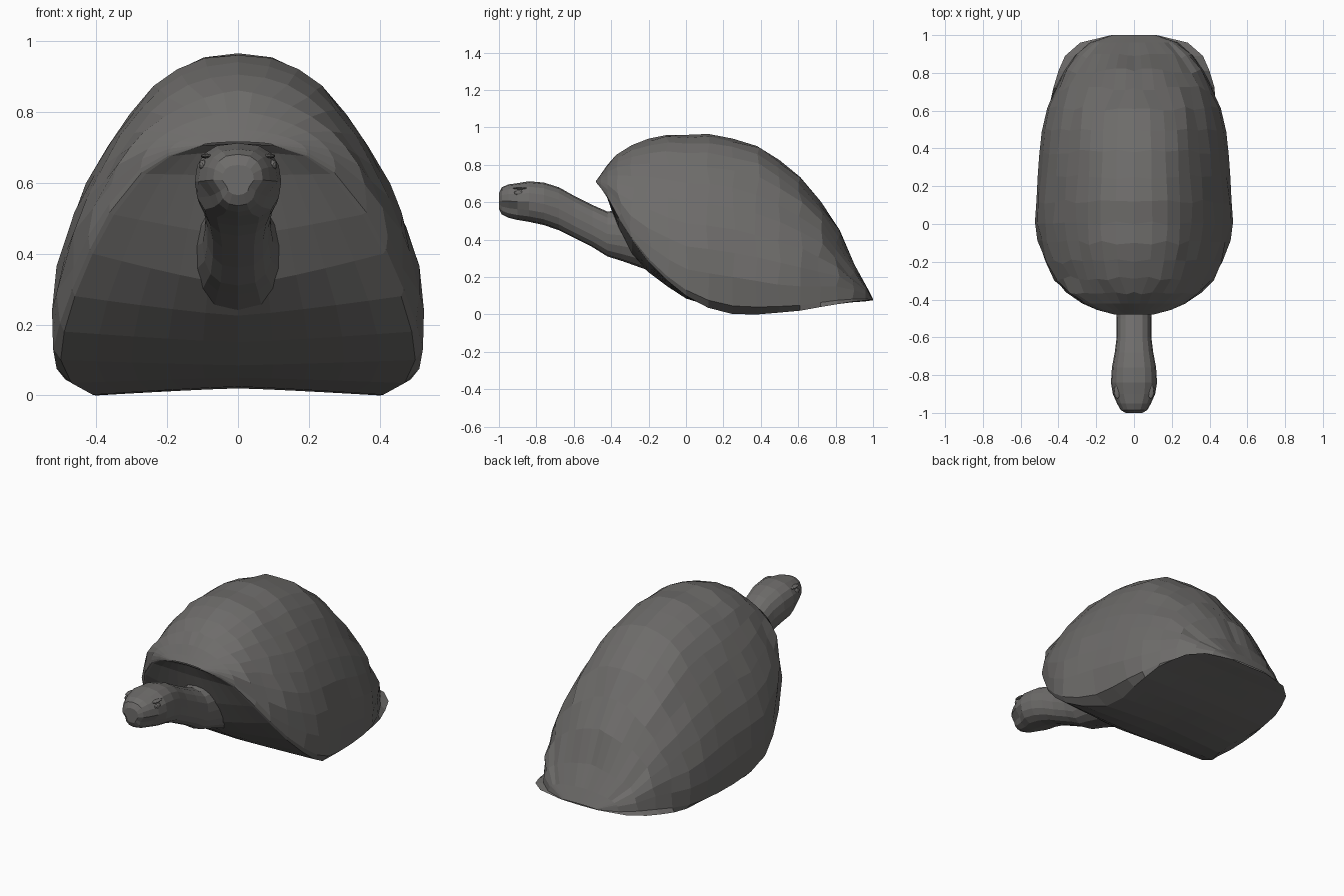
import bpy, bmesh, math, random
random.seed(4)

grey = bpy.data.materials.new("dark warm grey")
grey.diffuse_color = (0.155, 0.15, 0.145, 1)


def make_object(name, bm):
    bmesh.ops.remove_doubles(bm, verts=bm.verts, dist=0.0005)
    bmesh.ops.recalc_face_normals(bm, faces=bm.faces)
    mesh = bpy.data.meshes.new(name)
    bm.to_mesh(mesh)
    bm.free()
    mesh.materials.append(grey)
    ob = bpy.data.objects.new(name, mesh)
    bpy.context.collection.objects.link(ob)
    return ob


def loft(name, rings, closed=False):
    """Skin a list of equal-length cross-sections."""
    bm = bmesh.new()
    rows = [[bm.verts.new(p) for p in r] for r in rings]
    n = len(rows[0])
    for a, b in zip(rows, rows[1:]):
        for i in range(n if closed else n - 1):
            j = (i + 1) % n
            bm.faces.new((a[i], a[j], b[j], b[i]))
    if closed:
        bm.faces.new(rows[0])
        bm.faces.new(rows[-1])
    return make_object(name, bm)


# Body stations: y, rim x, rim z, widest x, widest z, top z, belly centre z
stations = [
    (-0.48, 0.10, 0.705, 0.10, 0.706, 0.715, 0.71),
    (-0.455, 0.19, 0.675, 0.195, 0.685, 0.75, 0.69),
    (-0.42, 0.26, 0.625, 0.275, 0.64, 0.80, 0.62),
    (-0.36, 0.35, 0.51, 0.365, 0.54, 0.86, 0.45),
    (-0.29, 0.41, 0.40, 0.42, 0.45, 0.905, 0.31),
    (-0.20, 0.46, 0.28, 0.47, 0.36, 0.94, 0.225),
    (-0.10, 0.49, 0.18, 0.505, 0.29, 0.96, 0.15),
    (0.00, 0.50, 0.10, 0.527, 0.24, 0.96, 0.085),
    (0.12, 0.47, 0.035, 0.522, 0.22, 0.965, 0.05),
    (0.25, 0.41, 0.002, 0.507, 0.20, 0.94, 0.025),
    (0.38, 0.40, 0.00, 0.497, 0.18, 0.90, 0.02),
    (0.50, 0.42, 0.01, 0.482, 0.16, 0.825, 0.02),
    (0.61, 0.43, 0.02, 0.457, 0.15, 0.735, 0.03),
    (0.72, 0.427, 0.04, 0.412, 0.15, 0.605, 0.045),
    (0.81, 0.40, 0.055, 0.36, 0.15, 0.455, 0.055),
    (0.89, 0.365, 0.068, 0.30, 0.13, 0.275, 0.065),
    (0.96, 0.285, 0.075, 0.22, 0.11, 0.16, 0.07),
    (1.00, 0.12, 0.078, 0.11, 0.08, 0.083, 0.076),
]

shell_rings, belly_rings = [], []
for k, (y, xr, zr, w, zw, zt, zb) in enumerate(stations):
    rough = 0.007 if 2 < k < len(stations) - 2 else 0.0
    # Right half: rim, side bulge or flare, then the dome arc
    half = [(xr, y, zr), (xr + (w - xr) * 0.8, y, zr + (zw - zr) * 0.22)]
    for i in range(9):
        t = math.radians(10 * i)
        s = 1 + random.uniform(-rough, rough) * 2
        power = 2.05 - 1.1 * math.sin(t) if -0.3 < y < 0.7 else 1.25
        half.append((w * math.cos(t) ** power * s,
                     y + random.uniform(-rough, rough) * 2,
                     zw + (zt - zw) * math.sin(t) * (1 + random.uniform(-rough, rough))))
    mirrored = [(-x, yy, z) for x, yy, z in reversed(half)]
    shell_rings.append(half + [(0, y, zt)] + mirrored)
    belly_rings.append([(xr * s / 5, y, zb + (zr - zb) * (abs(s) / 5) ** 1.2)
                        for s in range(-5, 6)])

# Domed shell with raised front lip and flared back rim
loft("shell", shell_rings)
# Belly and chest closing the underside
loft("belly", belly_rings)

# Neck and head stations: y, bottom z, top z, half width
neck = [
    (-1.0, 0.565, 0.65, 0.045), (-0.985, 0.535, 0.68, 0.07),
    (-0.95, 0.517, 0.695, 0.09), (-0.90, 0.505, 0.702, 0.112),
    (-0.84, 0.495, 0.712, 0.122), (-0.76, 0.478, 0.705, 0.117),
    (-0.68, 0.45, 0.68, 0.102), (-0.60, 0.41, 0.635, 0.092),
    (-0.50, 0.36, 0.585, 0.092), (-0.42, 0.31, 0.55, 0.10),
    (-0.34, 0.285, 0.56, 0.115), (-0.20, 0.235, 0.60, 0.14),
]
rings = []
for y, z0, z1, w in neck:
    ring = []
    for i in range(16):
        a = math.tau * i / 16
        c, s = math.cos(a), math.sin(a)
        pinch = 1.0
        if y < -0.87:                       # narrow jaw and mouth crease
            pinch = (1 + 0.3 * min(s, 0)) * (0.85 if i in (9, 15) else 1)
        x = w * math.copysign(abs(c) ** 0.75, c) * pinch
        ring.append((x, y, (z0 + z1) / 2 + (z1 - z0) / 2 * math.copysign(abs(s) ** 0.9, s)))
    rings.append(ring)
loft("neck_and_head", rings, closed=True)

# Eyes and brows on both sides
for side, label in ((-1, "left"), (1, "right")):
    for part, loc, scale in (("eye", (0.098, -0.895, 0.65), (0.012, 0.024, 0.015)),
                             ("brow", (0.088, -0.885, 0.675), (0.018, 0.04, 0.007))):
        bm = bmesh.new()
        bmesh.ops.create_icosphere(bm, subdivisions=2, radius=1)
        for v in bm.verts:
            v.co = [side * loc[0] + side * v.co.x * scale[0],
                    loc[1] + v.co.y * scale[1], loc[2] + v.co.z * scale[2]]
        make_object(label + "_" + part, bm)
